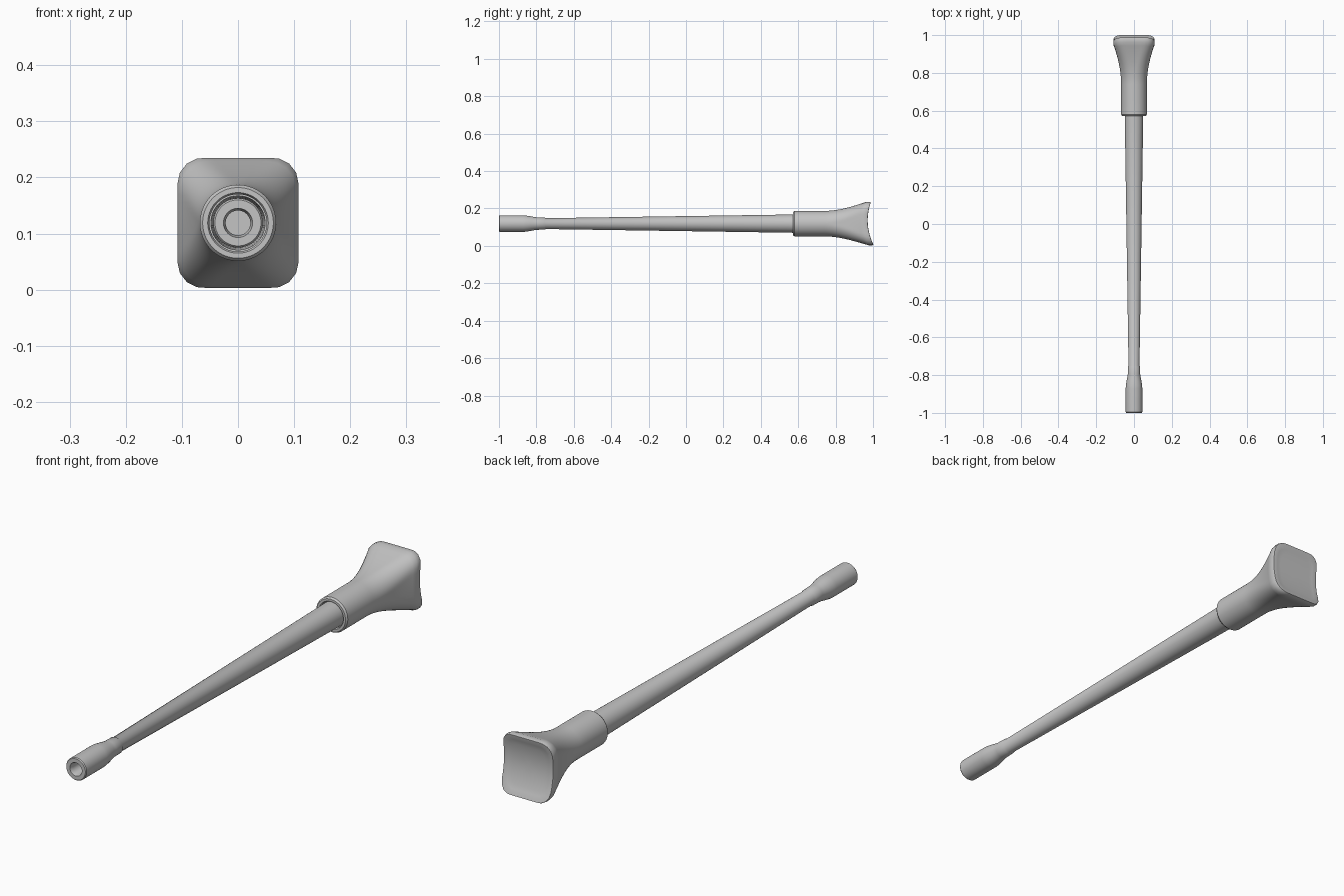
import bpy, bmesh, math

if "Cube" in bpy.data.objects:
    bpy.data.objects.remove(bpy.data.objects["Cube"])

SEG = 64
CZ = 0.119          # height of the long axis
grey = bpy.data.materials.new("grey_plastic")
grey.diffuse_color = (0.55, 0.55, 0.55, 1)
grey.use_nodes = True
grey.node_tree.nodes["Principled BSDF"].inputs["Base Color"].default_value = grey.diffuse_color


def loft(name, rings, angle=35):
    """Skin a list of closed rings (lists of points) and cap both ends."""
    bm = bmesh.new()
    loops = [[bm.verts.new(p) for p in ring] for ring in rings]
    for a, b in zip(loops, loops[1:]):
        for i in range(SEG):
            j = (i + 1) % SEG
            bm.faces.new((a[i], a[j], b[j], b[i]))
    bm.faces.new(loops[0])
    bm.faces.new(loops[-1])
    bmesh.ops.recalc_face_normals(bm, faces=bm.faces)
    me = bpy.data.meshes.new(name)
    bm.to_mesh(me)
    bm.free()
    me.materials.append(grey)
    ob = bpy.data.objects.new(name, me)
    bpy.context.collection.objects.link(ob)
    bpy.ops.object.select_all(action='DESELECT')
    ob.select_set(True)
    bpy.context.view_layer.objects.active = ob
    bpy.ops.object.shade_smooth_by_angle(angle=math.radians(angle))
    return ob


def circle(r, y):
    return [(r * math.cos(2 * math.pi * i / SEG), y,
             CZ + r * math.sin(2 * math.pi * i / SEG)) for i in range(SEG)]


def reach(c, s, w, h, r):
    """Distance from the centre to a rounded rectangle along direction (c, s)."""
    lo, hi = 0.0, w + h
    for _ in range(30):
        d = (lo + hi) / 2
        qx, qz = abs(c * d) - (w - r), abs(s * d) - (h - r)
        sdf = math.hypot(max(qx, 0), max(qz, 0)) + min(max(qx, qz), 0) - r
        lo, hi = (d, hi) if sdf < 0 else (lo, d)
    return lo


def pad_ring(w, h, r, y, bend):
    """Rounded rectangle curved like a saddle across the vertical."""
    ring = []
    for i in range(SEG):
        # denser points towards the corners
        a = 2 * math.pi * (i + 0.5) / SEG
        a -= 0.12 * math.sin(4 * a) * bend
        c, s = math.cos(a), math.sin(a)
        d = reach(c, s, w, h, r)
        dz = s * d
        ring.append((c * d, y + bend * (1.8 * dz * dz - 0.064 * dz), CZ + dz))
    return ring


# Tapered tube with a socket tip, hollow at the front
tube_profile = [
    (0.022, -0.90), (0.022, -0.985), (0.026, -1.0), (0.041, -1.0), (0.044, -0.996),
    (0.044, -0.87), (0.043, -0.855), (0.039, -0.83), (0.035, -0.81), (0.033, -0.795),
    (0.032, -0.755), (0.029, -0.75), (0.049, 0.58), (0.049, 0.62)]
loft("tapered_tube", [circle(r, y) for r, y in tube_profile])

# Sleeve with a bored front end, flaring into the saddle-shaped pad
rings = [pad_ring(r, r, r, y, 0) for r, y in
         [(0.051, 0.61), (0.051, 0.578), (0.054, 0.573), (0.063, 0.573),
          (0.068, 0.58), (0.068, 0.74)]]
N = 14
for k in range(1, N + 1):
    t = k / N
    e = t ** 1.9
    rings.append(pad_ring(0.068 + 0.040 * e, 0.068 + 0.048 * e, 0.068 - 0.022 * e,
                          0.74 + 0.206 * t, t ** 2))
# Rounded pad rim
rings.append(pad_ring(0.108, 0.116, 0.046, 0.966, 1))
rings.append(pad_ring(0.106, 0.114, 0.044, 0.971, 1))
rings.append(pad_ring(0.102, 0.110, 0.040, 0.972, 1))
# Hollowed back face
for f in (0.85, 0.7, 0.55, 0.4, 0.25, 0.1):
    rings.append(pad_ring(0.102 * f, 0.110 * f, 0.040 * f, 0.970, 1))
loft("sleeve_and_pad", rings)
